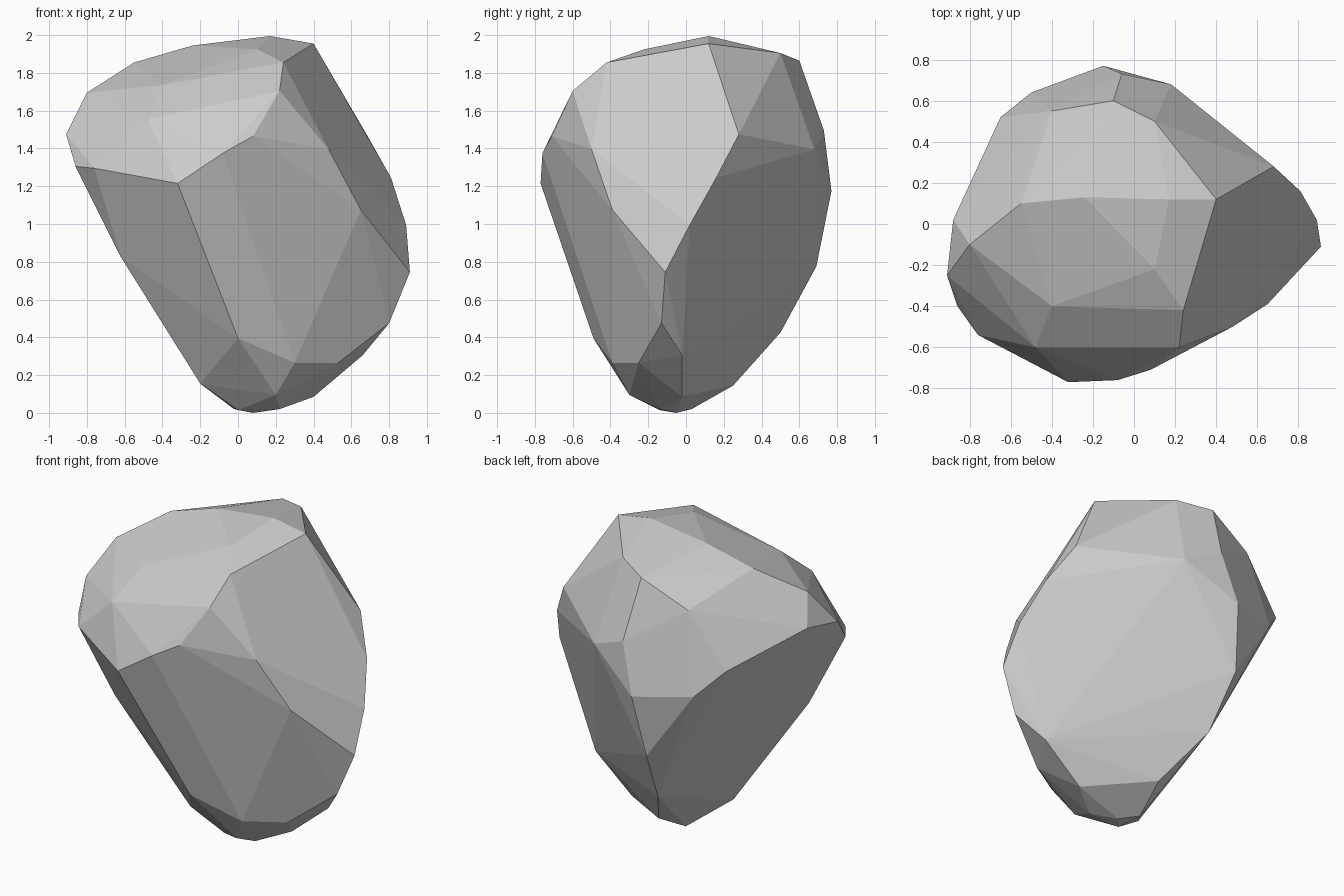
import bpy, bmesh, math

# Corner points of the boulder, grouped by the face they outline
right_face = [(.40, .12, 1.96), (.68, .28, 1.48), (.81, .16, 1.25), (.89, .02, 1.0),
              (.91, -.11, .75), (.65, -.39, 1.08), (.48, -.5, 1.4), (.22, -.6, 1.71),
              (.24, -.42, 1.86)]
front_face = [(.08, -.71, 1.47), (-.08, -.76, 1.38), (-.32, -.77, 1.22), (0, -.49, .4),
              (.3, -.39, .27), (.53, -.25, .27), (.8, -.13, .48)]
left_keel = [(-.2, -.2, .16), (-.62, -.37, .83), (-.86, -.4, 1.31),
             (-.91, -.25, 1.48), (-.76, -.54, 1.3)]
foot = [(.08, -.05, .005), (0, -.14, .02), (.22, -.14, .025), (-.02, .03, .025),
        (.2, -.3, .1), (.4, -.02, .09), (.66, -.02, .31)]
back_face = [(.02, .25, .15), (-.15, .5, .43), (-.2, .69, .78), (-.15, .77, 1.18),
             (-.5, .64, 1.22), (-.65, .52, 1.38), (-.06, .73, 1.5), (.18, .68, 1.4)]
crown = [(.17, .12, 2), (-.24, .13, 1.95), (.1, -.22, 1.93), (-.55, .1, 1.86),
         (-.1, .6, 1.87), (.1, .5, 1.91), (-.4, -.4, 1.74),
         (-.48, -.6, 1.56), (-.8, -.1, 1.7), (-.4, .55, 1.72), (-.88, .02, 1.53)]

# Wrap the corners in a faceted hull
bm = bmesh.new()
for group in (right_face, front_face, left_keel, foot, back_face, crown):
    for co in group:
        bm.verts.new(co)
bmesh.ops.convex_hull(bm, input=bm.verts[:])
bmesh.ops.delete(bm, geom=[v for v in bm.verts if not v.link_faces], context='VERTS')

# Merge nearly coplanar triangles into broad chipped facets
bmesh.ops.dissolve_limit(bm, angle_limit=math.radians(3), verts=bm.verts[:], edges=bm.edges[:])
bmesh.ops.recalc_face_normals(bm, faces=bm.faces[:])
bm.normal_update()

# Stand it on the ground
low = min(v.co.z for v in bm.verts)
for v in bm.verts:
    v.co.z -= low

mesh = bpy.data.meshes.new("boulder")
bm.to_mesh(mesh)
bm.free()
boulder = bpy.data.objects.new("boulder", mesh)
bpy.context.collection.objects.link(boulder)
